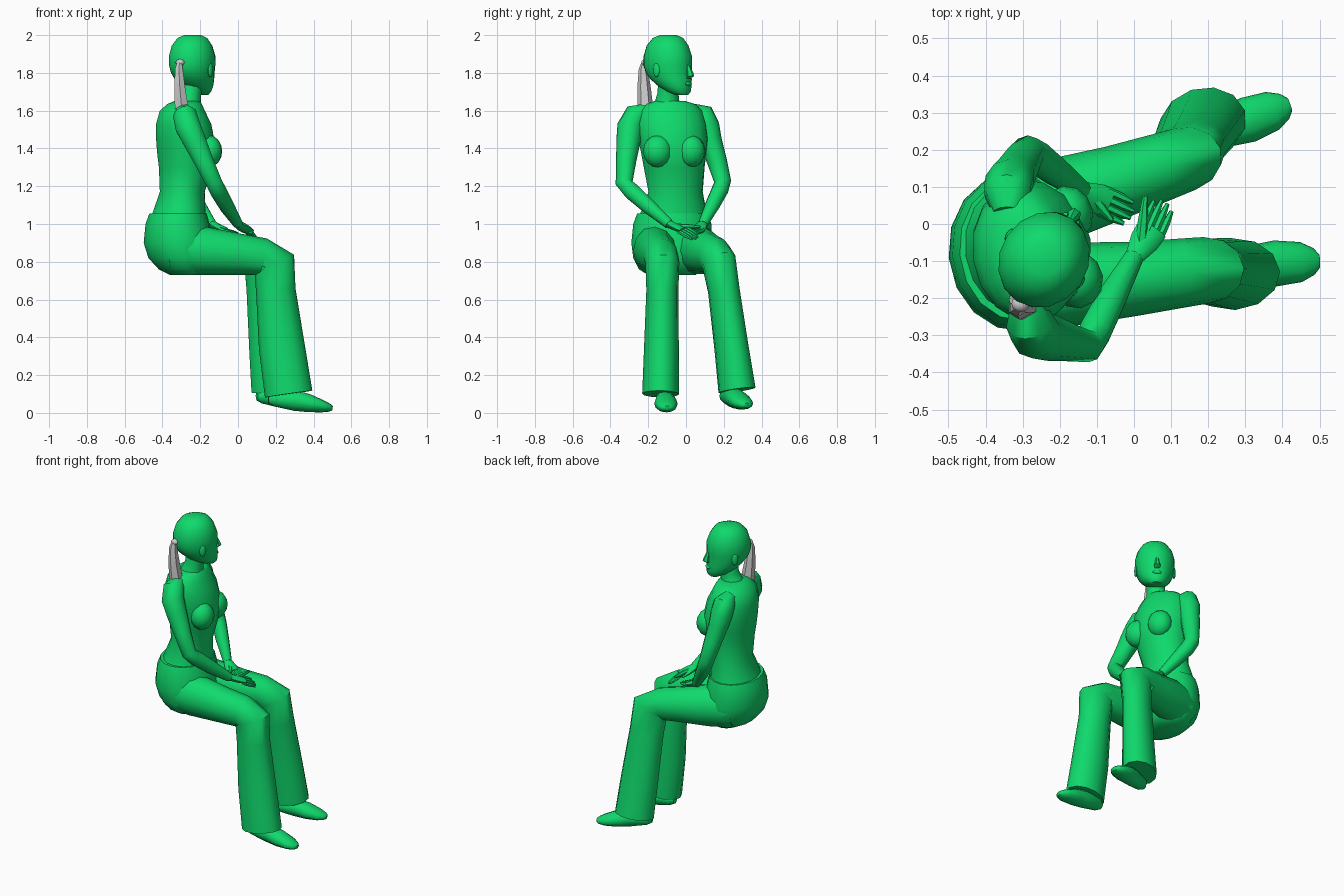
import bpy, bmesh
from math import sin, cos, pi, radians
from mathutils import Vector, Matrix

green = bpy.data.materials.new("green")
green.diffuse_color = (0.005, 0.7, 0.15, 1)


def finish(name, bm, mat):
    bmesh.ops.recalc_face_normals(bm, faces=bm.faces)
    me = bpy.data.meshes.new(name)
    bm.to_mesh(me)
    bm.free()
    if mat:
        me.materials.append(mat)
    ob = bpy.data.objects.new(name, me)
    bpy.context.collection.objects.link(ob)
    return ob


def tube(name, rings, yaw=0, n=12, flat=False, mat=green):
    """Loft ellipses (x, y, z, half width, half depth) along their centres."""
    bm = bmesh.new()
    pts = [Vector(r[:3]) for r in rings]
    ref = Vector((-sin(radians(yaw)), cos(radians(yaw)), 0))
    loops = []
    for i, (p, r) in enumerate(zip(pts, rings)):
        t = Vector((0, 0, 1)) if flat else (pts[min(i + 1, len(pts) - 1)] - pts[max(i - 1, 0)]).normalized()
        side = (ref - t * ref.dot(t)).normalized()
        up = t.cross(side)
        loops.append([bm.verts.new(p + side * r[3] * cos(2 * pi * k / n) + up * r[4] * sin(2 * pi * k / n))
                      for k in range(n)])
    for a, b in zip(loops, loops[1:]):
        for k in range(n):
            bm.faces.new((a[k], a[(k + 1) % n], b[(k + 1) % n], b[k]))
    bm.faces.new(loops[0])
    bm.faces.new(loops[-1])
    return finish(name, bm, mat)


def limb(name, rings, **kw):
    return tube(name, [(x, y, z, r, r) for x, y, z, r in rings], **kw)


def body(name, rows, yaw):
    """Level rings given as (z, back x, front x, low y, high y)."""
    return tube(name, [((b + f) / 2, (l + h) / 2, z, (h - l) / 2, (f - b) / 2) for z, b, f, l, h in rows],
                yaw, 16, True)


def ball(name, loc, size, yaw=0, mat=green):
    bm = bmesh.new()
    bmesh.ops.create_uvsphere(bm, u_segments=12, v_segments=8, radius=1)
    bm.transform(Matrix.Translation(loc) @ Matrix.Rotation(radians(yaw), 4, 'Z') @ Matrix.Diagonal((*size, 1)))
    return finish(name, bm, mat)


# Torso and hips
body("torso", [(1.65, -.34, -.2, -.17, 0), (1.635, -.375, -.19, -.21, .05), (1.6, -.415, -.175, -.25, .09),
               (1.53, -.435, -.14, -.265, .11), (1.45, -.435, -.125, -.255, .12), (1.38, -.43, -.115, -.24, .11),
               (1.30, -.42, -.135, -.225, .10), (1.17, -.415, -.175, -.2, .09), (1.04, -.46, -.17, -.25, .115)], 8)
body("hips", [(1.055, -.47, -.165, -.26, .12), (1.0, -.49, -.15, -.28, .135), (.9, -.5, -.13, -.29, .14),
              (.82, -.475, -.12, -.28, .135), (.76, -.42, -.15, -.25, .1), (.73, -.36, -.2, -.2, .05)], 5)
ball("right_breast", (-.155, -.15, 1.385), (.072, .078, .085), 8)
ball("left_breast", (-.18, .025, 1.385), (.07, .078, .085), 8)

# Trouser legs, flared to the cuff
tube("right_leg", [(-.36, -.165, .87, .11, .12), (-.2, -.165, .86, .115, .13), (0, -.148, .84, .1, .11),
                   (.13, -.132, .826, .093, .1), (.192, -.125, .795, .09, .113), (.2, -.125, .65, .085, .105),
                   (.232, -.13, .35, .092, .122), (.268, -.135, .1, .097, .127)], 3)
tube("left_leg", [(-.36, .01, .87, .11, .12), (-.22, .06, .865, .115, .13), (-.05, .112, .845, .1, .11),
                  (.07, .152, .833, .092, .1), (.135, .174, .802, .088, .113), (.145, .2, .65, .082, .105),
                  (.168, .24, .35, .088, .115), (.185, .27, .12, .097, .12)], 18)


# Shoes
def shoe(name, toe, yaw, lift):
    c, s = cos(radians(yaw)), sin(radians(yaw))
    prof = [(-.34, .075, .02, .025), (-.31, .075, .042, .04), (-.2, .066, .05, .055), (-.12, .05, .062, .047),
            (-.05, .034, .054, .032), (-.015, .027, .036, .021), (0, .025, .018, .012)]
    tube(name, [(toe[0] + d * c, toe[1] + d * s, z + lift, w, h) for d, z, w, h in prof], yaw)


shoe("right_shoe", (.5, -.1), 3, 0)
shoe("left_shoe", (.42, .322), 20, .015)

# Arms
limb("right_arm", [(-.29, -.2, 1.6, .04), (-.28, -.265, 1.575, .066), (-.265, -.295, 1.515, .07),
                   (-.23, -.305, 1.44, .064), (-.18, -.317, 1.33, .053), (-.125, -.328, 1.215, .045),
                   (-.105, -.29, 1.175, .046), (-.06, -.2, 1.095, .041), (0, -.09, 1.0, .027)], n=10)
limb("left_arm", [(-.34, .03, 1.6, .04), (-.34, .085, 1.575, .066), (-.335, .11, 1.515, .068),
                  (-.325, .13, 1.44, .06), (-.305, .165, 1.33, .053), (-.285, .194, 1.225, .045),
                  (-.262, .18, 1.18, .045), (-.21, .14, 1.1, .04), (-.14, .09, 1.0, .027)], n=10)


# Hands: palm, four fingers and a thumb
def hand(side, wrist, knuckle, across, reach, thumb):
    w, k, a, r = (Vector(v) for v in (wrist, knuckle, across, reach))
    palm = [(*w, .025, .022), (*w.lerp(k, .55), .04, .02), (*k, .042, .016)]
    ang = Vector((a.x, a.y)).angle_signed(Vector((0, 1)))
    tube(side + "_palm", palm, yaw=ang * 180 / pi, n=8)
    for i in range(4):
        b = k + a * (i - 1.5) * .021
        tip = b + r * (.85 if i in (0, 3) else 1)
        limb(f"{side}_finger_{i + 1}", [(*(b - r * .2), .012), (*b.lerp(tip, .5), .011), (*tip, .006)], n=6)
    base = w.lerp(k, .35)
    limb(side + "_thumb", [(*base, .016), (*base.lerp(Vector(thumb), .5), .014), (*thumb, .007)], n=6)


hand("right", (0, -.09, 1.0), (.05, -.012, .965), (.75, -.45, -.4), (.032, .07, -.04), (.03, .075, .985))
hand("left", (-.14, .09, 1.0), (-.07, .055, .965), (.4, .9, 0), (.065, -.03, -.015), (-.06, .01, .975))

# Neck and head, turned towards the left
limb("neck", [(-.27, -.1, 1.6, .085), (-.262, -.1, 1.64, .066), (-.25, -.095, 1.69, .056), (-.24, -.09, 1.78, .056)])
YAW, HEAD = 56, Vector((-.235, -.085, 0))
fwd = Vector((cos(radians(YAW)), sin(radians(YAW)), 0))
left = Vector((-fwd.y, fwd.x, 0))


def on_head(f, s, z):
    return HEAD + fwd * f + left * s + Vector((0, 0, z))


rows = [(2.0, -.055, .035, .045), (1.985, -.095, .07, .078), (1.945, -.13, .1, .105), (1.89, -.147, .12, .119),
        (1.84, -.148, .121, .118), (1.8, -.135, .119, .111), (1.765, -.105, .122, .101), (1.73, -.06, .123, .085),
        (1.7, -.005, .122, .06), (1.683, .045, .108, .036)]
tube("head", [(*on_head((b + f) / 2, 0, z), w, (f - b) / 2) for z, b, f, w in rows], YAW, 16, True)
tube("nose", [(*on_head(.11, 0, 1.85), .008, .01), (*on_head(.127, 0, 1.8), .015, .02),
              (*on_head(.13, 0, 1.783), .02, .021), (*on_head(.118, 0, 1.77), .014, .01)], YAW, 6, True)
ball("lips", on_head(.118, 0, 1.742), (.012, .028, .011), YAW)
for name, s in (("left_ear", 1), ("right_ear", -1)):
    ball(name, on_head(-.01, s * .114, 1.815), (.02, .01, .038), YAW)

# Ponytail and its knot
tube("ponytail", [(-.31, -.222, 1.855, .014, .014), (-.313, -.226, 1.82, .024, .024), (-.308, -.222, 1.72, .036, .033),
                  (-.298, -.215, 1.61, .042, .042)], n=6, flat=True, mat=None)
ball("ponytail_knot", (-.306, -.215, 1.855), (.024, .022, .018), mat=None)

bpy.ops.object.select_all(action='SELECT')
bpy.context.view_layer.objects.active = bpy.data.objects["torso"]
bpy.ops.object.shade_smooth_by_angle(angle=radians(45))
